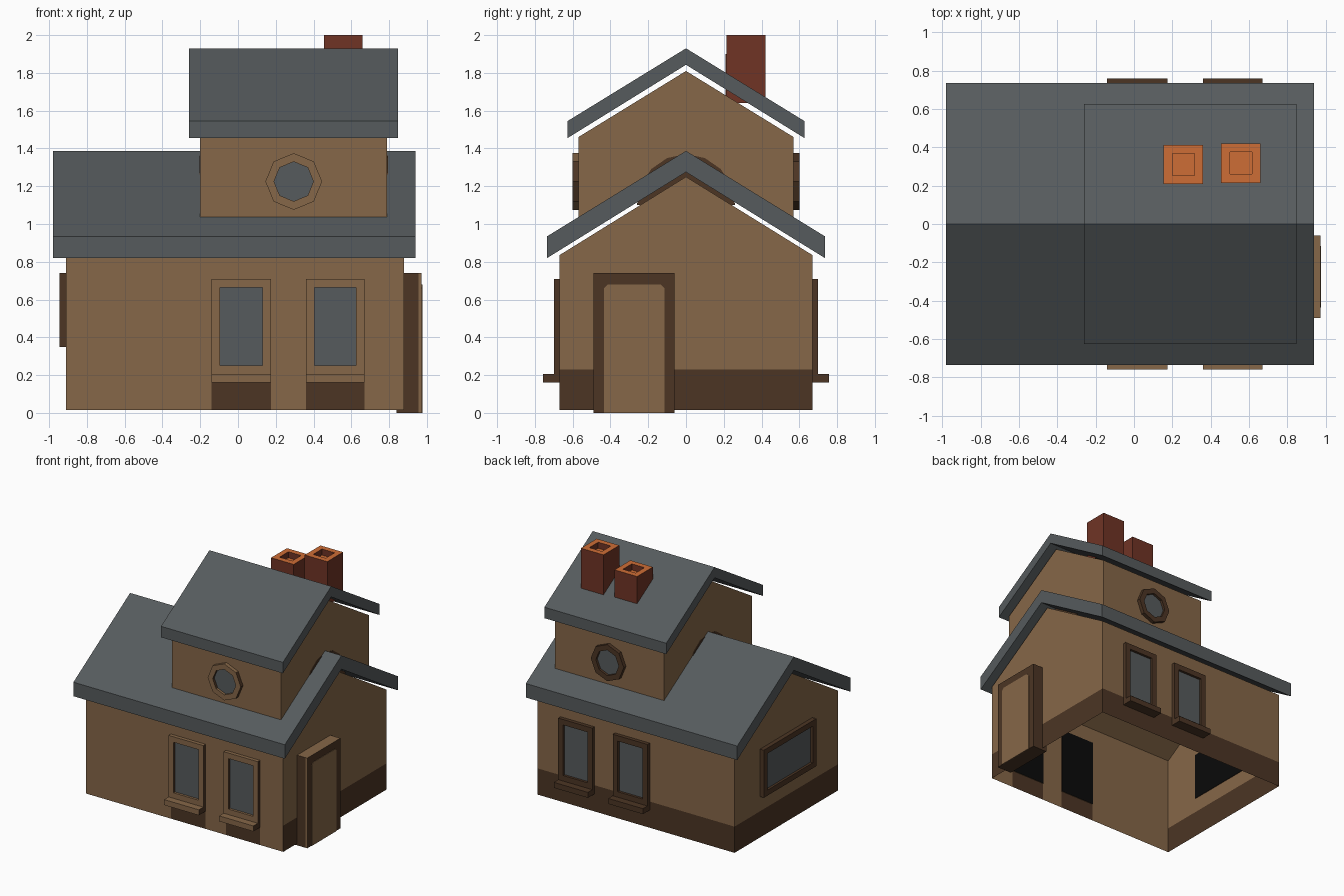
import bpy, bmesh, math
from mathutils import Vector

if "Cube" in bpy.data.objects:
    bpy.data.objects.remove(bpy.data.objects["Cube"])


def srgb(r, g, b):
    def lin(c):
        c /= 255
        return c / 12.92 if c <= 0.04045 else ((c + 0.055) / 1.055) ** 2.4
    return (lin(r), lin(g), lin(b), 1)


MATS = []
for mat_name, rgb in (("tan wall", (134, 103, 72)), ("dark brown", (76, 53, 36)),
                      ("slate grey", (86, 91, 93)), ("brick red", (112, 52, 37)),
                      ("terracotta orange", (206, 109, 54)), ("black", (10, 10, 10))):
    m = bpy.data.materials.new(mat_name)
    m.diffuse_color = srgb(*rgb)
    m.use_nodes = True
    m.node_tree.nodes["Principled BSDF"].inputs["Base Color"].default_value = m.diffuse_color
    MATS.append(m)
TAN, DARK, GREY, BRICK, ORANGE, BLACK = range(6)


def finish(name, bm):
    mesh = bpy.data.meshes.new(name)
    bm.to_mesh(mesh)
    bm.free()
    for m in MATS:
        mesh.materials.append(m)
    ob = bpy.data.objects.new(name, mesh)
    bpy.context.collection.objects.link(ob)
    return ob


def solid(pts, vec):
    """Polygon extruded along vec; returns bmesh and its end face."""
    bm = bmesh.new()
    f = bm.faces.new([bm.verts.new(p) for p in pts])
    geo = bmesh.ops.extrude_face_region(bm, geom=[f])["geom"]
    bmesh.ops.translate(bm, vec=vec, verts=[g for g in geo if isinstance(g, bmesh.types.BMVert)])
    top = [g for g in geo if isinstance(g, bmesh.types.BMFace)][0]
    bmesh.ops.recalc_face_normals(bm, faces=bm.faces[:])
    return bm, top


def panel(name, pts, n, depth, paint, inset=0, recess=0, inner=GREY, back=BLACK):
    """Raised plate, optionally with a sunken inner face."""
    n = Vector(n)
    bm, top = solid(pts, n * depth)
    if inset:
        bmesh.ops.inset_region(bm, faces=[top], thickness=inset, use_even_offset=True)
        top = bmesh.ops.extrude_discrete_faces(bm, faces=[top])["faces"][0]
        bmesh.ops.translate(bm, vec=-n * recess, verts=top.verts[:])
        bmesh.ops.recalc_face_normals(bm, faces=bm.faces[:])
    for f in bm.faces:
        f.normal_update()
        f.material_index = back if f.normal.dot(n) < -0.9 else paint(f.normal)
    if inset:
        top.material_index = inner
    return finish(name, bm)


def rect_xz(x0, x1, z0, z1, y):
    return [(x0, y, z0), (x1, y, z0), (x1, y, z1), (x0, y, z1)]


def rect_yz(y0, y1, z0, z1, x):
    return [(x, y0, z0), (x, y1, z0), (x, y1, z1), (x, y0, z1)]


def along_x(profile, x0, x1):
    return solid([(x0, y, z) for y, z in profile], (x1 - x0, 0, 0))[0]


def roof(name, x0, x1, w, eave_low, eave_top, ridge_low, ridge_top):
    bm = along_x([(-w, eave_low), (-w, eave_top), (0, ridge_top),
                  (w, eave_top), (w, eave_low), (0, ridge_low)], x0, x1)
    for f in bm.faces:
        f.material_index = GREY
    finish(name, bm)


dark = lambda n: DARK
front_paint = lambda n: DARK if abs(n.x) > 0.7 else TAN
WINDOWS = ((-0.14, 0.175), (0.36, 0.67))

# ground floor walls, open underneath, with a painted base band
bm = along_x([(-0.67, 0.015), (-0.67, 0.835), (0, 1.25), (0.67, 0.835), (0.67, 0.015)], -0.91, 0.88)
cuts = [((0, 0, 0.16), (0, 0, 1)), ((0, 0, 0.23), (0, 0, 1))]
cuts += [((x, 0, 0), (1, 0, 0)) for w in WINDOWS for x in w]
bmesh.ops.delete(bm, geom=[f for f in bm.faces if f.normal.z < -0.9], context="FACES")
for co, no in cuts:
    bmesh.ops.bisect_plane(bm, geom=bm.verts[:] + bm.edges[:] + bm.faces[:], plane_co=co, plane_no=no)
for f in bm.faces:
    c = f.calc_center_median()
    if f.normal.y < -0.9:
        base = c.z < 0.16 and any(a < c.x < b for a, b in WINDOWS)
    else:
        base = c.z < 0.23
    f.material_index = DARK if base else TAN
finish("ground_floor_walls", bm)

# upper floor walls, sitting on the lower roof
finish("upper_floor_walls", along_x([(-0.57, 1.02), (-0.57, 1.46), (0, 1.81), (0.57, 1.46),
                                     (0.57, 1.02), (0, 1.37)], -0.20, 0.79))

# roofs
roof("lower_roof", -0.98, 0.94, 0.735, 0.82, 0.935, 1.275, 1.387)
roof("upper_roof", -0.26, 0.847, 0.627, 1.455, 1.545, 1.843, 1.93)

# front and back windows with sills, and round attic windows
for side, s in (("front", -1), ("back", 1)):
    paint = front_paint if s < 0 else dark
    for i, (a, b) in enumerate(WINDOWS):
        panel(f"{side}_window_{i + 1}", rect_xz(a, b, 0.205, 0.71, s * 0.665), (0, s, 0), 0.035,
              paint, 0.045, 0.02)
        panel(f"{side}_sill_{i + 1}", rect_xz(a, b, 0.16, 0.205, s * 0.665), (0, s, 0), 0.093, paint)
    ring = [(0.295 + 0.15 * math.sin(k * math.pi / 4), s * 0.565,
             1.225 + 0.15 * math.cos(k * math.pi / 4)) for k in range(8)]
    panel(f"{side}_round_window", ring, (0, s, 0), 0.035, paint, 0.042, 0.02)

# wide window on the left wall
panel("left_window", rect_yz(-0.34, 0.34, 0.35, 0.74, -0.905), (-1, 0, 0), 0.04, dark, 0.045, 0.02)

# painted arches on the upper gables, peeking over the lower roof
for side, x, s in (("right", 0.788, 1), ("left", -0.198, -1)):
    arch = [(x, 0.26 * math.cos(k * math.pi / 8), 1.1 + 0.27 * math.sin(k * math.pi / 8))
            for k in range(9)]
    panel(f"{side}_gable_arch", arch, (s, 0, 0), 0.006, dark)

# door frame, outer rim and door leaf on the right wall
panel("door_frame", rect_yz(-0.49, -0.06, 0, 0.74, 0.84), (1, 0, 0), 0.115,
      lambda n: TAN if n.z > 0.7 else DARK)
panel("door_rim", rect_yz(-0.49, -0.06, 0, 0.74, 0.955), (1, 0, 0), 0.017,
      lambda n: TAN if n.z > 0.7 or n.y < -0.7 else DARK)
panel("door_leaf", [(0.97, -0.435, 0), (0.97, -0.115, 0), (0.97, -0.115, 0.66), (0.97, -0.135, 0.68),
                    (0.97, -0.415, 0.68), (0.97, -0.435, 0.66)], (1, 0, 0), 0.006, lambda n: TAN)

# chimneys with sunken flues
for i, (x, y, top) in enumerate(((0.155, 0.208, 1.9), (0.455, 0.215, 2.0))):
    z, d = 1.64, 0.205
    panel(f"chimney_{i + 1}", [(x, y, z), (x + d, y, z), (x + d, y + d, z), (x, y + d, z)], (0, 0, 1),
          top - z, lambda n: ORANGE if n.z > 0.7 else BRICK, 0.045, 0.05, ORANGE)
